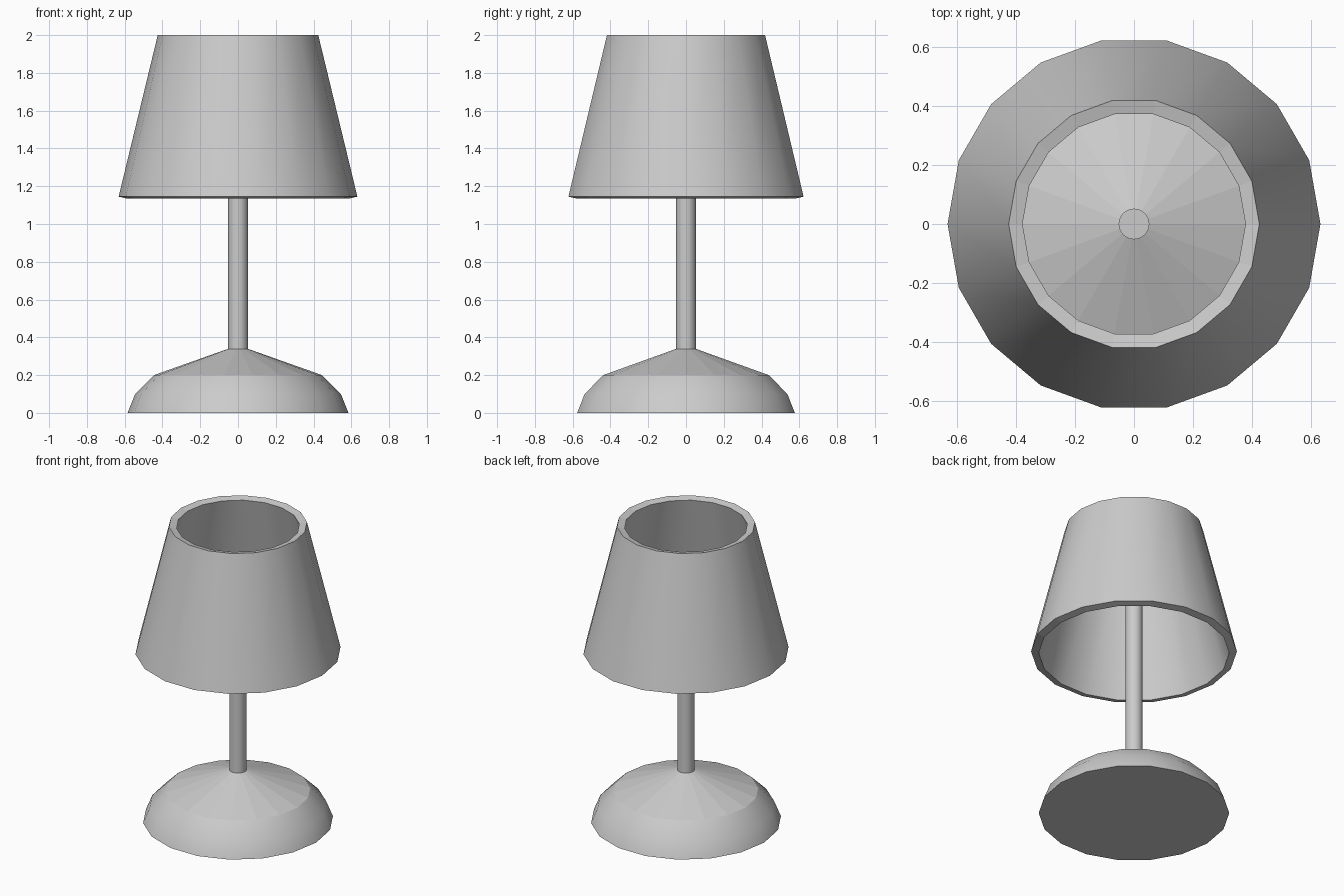
import bpy, bmesh, math

if "Cube" in bpy.data.objects:
    bpy.data.objects.remove(bpy.data.objects["Cube"])

SIDES = 18


def lathe(name, profile, sides, closed=False, flat_bands=()):
    """Revolve (radius, z) points; open profiles get caps at both ends."""
    bm = bmesh.new()
    rings = [[bm.verts.new((r * math.cos(2 * math.pi * i / sides),
                            r * math.sin(2 * math.pi * i / sides), z))
              for i in range(sides)] for r, z in profile]
    count = len(rings)
    for k in range(count if closed else count - 1):
        a, b = rings[k], rings[(k + 1) % count]
        for i in range(sides):
            j = (i + 1) % sides
            face = bm.faces.new((a[i], a[j], b[j], b[i]))
            face.smooth = k not in flat_bands
    if not closed:
        bm.faces.new(rings[0][::-1])
        bm.faces.new(rings[-1])
    # keep rims and the borders of flat areas crisp
    for e in bm.edges:
        fs = e.link_faces
        e.smooth = all(f.smooth for f in fs) and e.calc_face_angle(0) < math.radians(40)
    bmesh.ops.recalc_face_normals(bm, faces=bm.faces)
    mesh = bpy.data.meshes.new(name)
    bm.to_mesh(mesh)
    bm.free()
    obj = bpy.data.objects.new(name, mesh)
    bpy.context.collection.objects.link(obj)
    return obj


# Domed foot with a faceted conical top
lathe("lamp_base", [(0.585, 0), (0.545, 0.1), (0.445, 0.2), (0.05, 0.34)],
      SIDES, flat_bands=(2,))

# Slim round stem reaching up inside the shade
lathe("lamp_stem", [(0.052, 0.335), (0.052, 1.6)], 32)

# Hollow tapered shade: outer wall, bottom rim, inner wall, top rim
lathe("lamp_shade", [(0.632, 1.145), (0.425, 2.0), (0.378, 1.989), (0.585, 1.134)],
      SIDES, closed=True, flat_bands=(1, 3))
